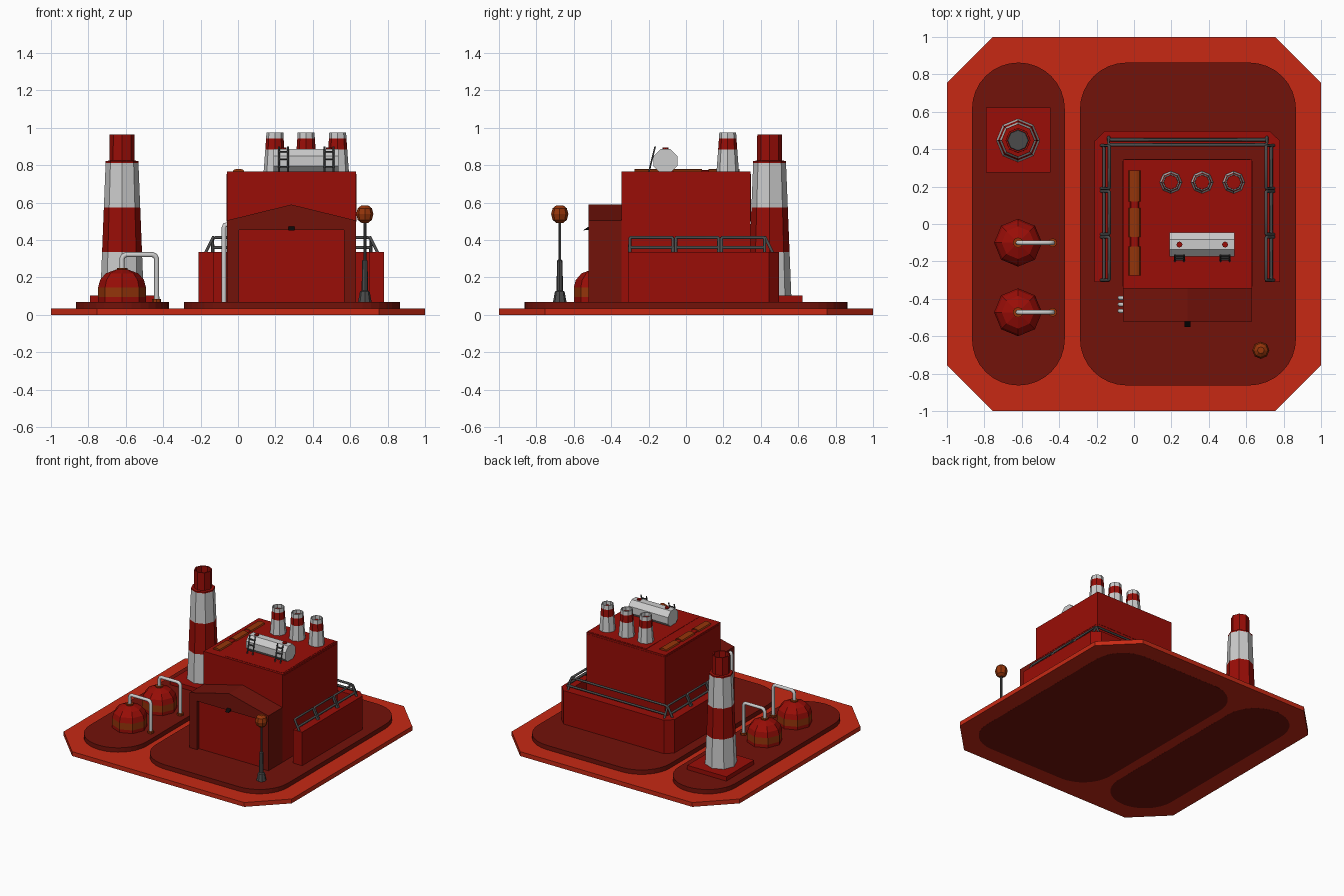
import bpy, bmesh
from math import sin, cos, pi, tau
from mathutils import Vector

if "Cube" in bpy.data.objects:
    bpy.data.objects.remove(bpy.data.objects["Cube"])


def material(name, r, g, b):
    m = bpy.data.materials.new(name)
    m.diffuse_color = (r, g, b, 1)
    m.use_nodes = True
    m.node_tree.nodes["Principled BSDF"].inputs["Base Color"].default_value = m.diffuse_color
    return m


BRIGHT = material("bright_red", 0.57, 0.022, 0.007)
RED = material("red", 0.32, 0.004, 0.002)
MAROON = material("maroon", 0.17, 0.006, 0.003)
ORANGE = material("orange", 0.30, 0.035, 0.003)
DARK = material("dark_grey", 0.07, 0.07, 0.07)
BLACK = material("black", 0.003, 0.003, 0.003)


def finish(name, bm, mat):
    bmesh.ops.recalc_face_normals(bm, faces=bm.faces)
    me = bpy.data.meshes.new(name)
    bm.to_mesh(me)
    bm.free()
    ob = bpy.data.objects.new(name, me)
    bpy.context.collection.objects.link(ob)
    if mat:
        me.materials.append(mat)
    return ob


def extrude(name, points, vec, mat):
    """Closed outline extruded along vec."""
    bm = bmesh.new()
    f = bm.faces.new([bm.verts.new(p) for p in points])
    r = bmesh.ops.extrude_face_region(bm, geom=[f], use_keep_orig=True)
    verts = [g for g in r["geom"] if isinstance(g, bmesh.types.BMVert)]
    bmesh.ops.translate(bm, vec=vec, verts=verts)
    return finish(name, bm, mat)


def slab(name, outline, z0, z1, mat):
    return extrude(name, [(x, y, z0) for x, y in outline], (0, 0, z1 - z0), mat)


def box(name, x0, x1, y0, y1, z0, z1, mat):
    return slab(name, [(x0, y0), (x1, y0), (x1, y1), (x0, y1)], z0, z1, mat)


def rounded(x0, x1, y0, y1, r, n=8):
    pts = []
    for k, (cx, cy) in enumerate([(x1 - r, y1 - r), (x0 + r, y1 - r),
                                  (x0 + r, y0 + r), (x1 - r, y0 + r)]):
        for i in range(n + 1):
            a = (k + i / n) * pi / 2
            pts.append((cx + r * cos(a), cy + r * sin(a)))
    return pts


def lathe(name, x, y, profile, mat, sides=8, turn=0.0, caps=(False, True)):
    """Faceted turned part from (radius, height) pairs."""
    bm = bmesh.new()
    rings = [[bm.verts.new((x + r * cos((i + turn) * tau / sides),
                            y + r * sin((i + turn) * tau / sides), z))
              for i in range(sides)] for r, z in profile]
    for a, b in zip(rings, rings[1:]):
        for i in range(sides):
            j = (i + 1) % sides
            bm.faces.new((a[i], a[j], b[j], b[i]))
    for cap, ring in zip(caps, (rings[0], rings[-1])):
        if cap:
            bm.faces.new(ring)
    ob = finish(name, bm, mat)
    # open shells: make sure the outside faces outward
    me = ob.data
    p = me.polygons[0]
    if p.normal.dot(p.center - Vector((x, y, p.center.z))) < 0:
        me.flip_normals()
    return ob


def tube(name, paths, radius, mat):
    cu = bpy.data.curves.new(name, "CURVE")
    cu.dimensions = "3D"
    cu.bevel_depth, cu.bevel_resolution, cu.use_fill_caps = radius, 1, True
    for path in paths:
        sp = cu.splines.new("POLY")
        sp.points.add(len(path) - 1)
        for p, co in zip(sp.points, path):
            p.co = (*co, 1)
    ob = bpy.data.objects.new(name, cu)
    bpy.context.collection.objects.link(ob)
    if mat:
        cu.materials.append(mat)
    bpy.ops.object.select_all(action="DESELECT")
    ob.select_set(True)
    bpy.context.view_layer.objects.active = ob
    bpy.ops.object.convert(target="MESH")
    return ob


# Ground plate and two raised pads
c = 0.755
slab("ground_plate", [(-c, -1), (c, -1), (1, -c), (1, c), (c, 1), (-c, 1), (-1, c), (-1, -c)],
     0.0005, 0.035, BRIGHT)
slab("left_pad", rounded(-0.866, -0.37, -0.863, 0.863, 0.247), 0, 0.07, MAROON)
slab("right_pad", rounded(-0.289, 0.866, -0.863, 0.863, 0.25), 0, 0.07, MAROON)

# Main hall with thin upper cladding, and a free-standing wall round three sides
box("main_hall", -0.06, 0.631, -0.345, 0.346, 0.07, 0.766, RED)
box("right_cladding", 0.625, 0.633, -0.333, 0.338, 0.5, 0.752, RED)
box("left_cladding", -0.062, -0.055, -0.333, 0.338, 0.5, 0.752, RED)
box("back_cladding", -0.05, 0.62, 0.34, 0.348, 0.5, 0.752, RED)
box("roof_panel", 0.113, 0.62, -0.325, 0.335, 0.763, 0.768, RED)
slab("perimeter_wall", [(-0.21, -0.31), (-0.13, -0.31), (-0.13, 0.418), (0.70, 0.418), (0.70, -0.31),
                        (0.78, -0.31), (0.78, 0.445), (0.725, 0.498), (-0.155, 0.498), (-0.21, 0.445)],
     0.07, 0.335, RED)

# Gabled gatehouse with recessed door and lamp
gable = [(-0.06, 0.07), (0.005, 0.07), (0.005, 0.455), (0.567, 0.455), (0.567, 0.07),
         (0.631, 0.07), (0.631, 0.505), (0.285, 0.59), (-0.06, 0.505)]
extrude("gatehouse", [(x, -0.52, z) for x, z in gable], (0, 0.175, 0), MAROON)
box("gate_door", 0.005, 0.567, -0.497, -0.345, 0.07, 0.455, RED)
extrude("gate_lamp", [(0.27, -0.515, 0.476), (0.27, -0.55, 0.452), (0.27, -0.515, 0.455)],
        (0.032, 0, 0), BLACK)

# Three wall pipes beside the gatehouse
tube("wall_pipes", [[(-0.075, y, 0.07), (-0.075, y, 0.465), (-0.07, y, 0.48), (-0.05, y, 0.483)]
                    for y in (-0.395, -0.43, -0.465)], 0.013, None)

# Leaning railings along the wall top
paths = []


def rail(a, b, lean):
    a, b, n = Vector((*a, 0.33)), Vector((*b, 0.33)), Vector((*lean, 0.084))
    paths.append([a, a + n * 0.93, a + n + (b - a) * 0.02, b + n + (a - b) * 0.02, b + n * 0.93, b])
    paths.append([a + n * 0.35, b + n * 0.35])


for y0, y1 in ((-0.3, -0.07), (-0.055, 0.175), (0.19, 0.42)):
    rail((-0.175, y0), (-0.175, y1), (0.042, 0))
    rail((0.748, y0), (0.748, y1), (-0.042, 0))
rail((-0.135, 0.465), (0.71, 0.465), (0, -0.042))
tube("railings", paths, 0.009, DARK)

# Tall striped chimney
cx, cy = -0.62, 0.447
box("chimney_plinth", -0.79, -0.447, 0.275, 0.623, 0.07, 0.104, RED)


def chimney_r(z):
    return 0.116 - (z - 0.105) * 0.04


for i, (z0, z1, m) in enumerate([(0.104, 0.335, None), (0.335, 0.575, RED), (0.575, 0.812, None)]):
    lathe(f"chimney_band_{i}", cx, cy, [(chimney_r(z0), z0), (chimney_r(z1), z1)], m,
          caps=(False, False))
lathe("chimney_cap", cx, cy, [(0.088, 0.812), (0.088, 0.823), (0.067, 0.825), (0.066, 0.965),
                              (0.056, 0.965), (0.056, 0.90)], RED, caps=(False, False))
lathe("chimney_flue", cx, cy, [(0.056, 0.90), (0.054, 0.903)], DARK)

# Three small roof stacks
for i, x in enumerate((0.197, 0.364, 0.533)):
    y = 0.223
    lathe(f"stack_body_{i}", x, y, [(0.06, 0.766), (0.051, 0.885)], None, caps=(False, False))
    lathe(f"stack_band_{i}", x, y, [(0.051, 0.885), (0.047, 0.942)], RED, caps=(False, False))
    lathe(f"stack_rim_{i}", x, y, [(0.047, 0.942), (0.045, 0.974), (0.039, 0.974), (0.039, 0.944)],
          None, caps=(False, False))
    lathe(f"stack_flue_{i}", x, y, [(0.039, 0.943), (0.038, 0.946)], RED)

# Horizontal roof tank with filler caps and ladders
tank = lathe("roof_tank", 0, 0, [(0.069, -0.173), (0.069, 0.173)], None, turn=0.5, caps=(True, True))
tank.rotation_euler = (0, pi / 2, 0)
tank.location = (0.364, -0.11, 0.822)
for i, x in enumerate((0.243, 0.487)):
    lathe(f"tank_cap_{i}", x, -0.11, [(0.016, 0.88), (0.016, 0.894)], RED)
    ladder = [[(x + s, -0.198, 0.766), (x + s, -0.165, 0.9)] for s in (-0.024, 0.024)]
    for t in (0.2, 0.5, 0.8):
        ladder.append([(x + s, -0.198 + 0.033 * t, 0.766 + 0.134 * t) for s in (-0.024, 0.024)])
    tube(f"tank_ladder_{i}", ladder, 0.005, DARK)

# Low arched roof vents joined by narrow links


def vent(name, y0, y1, r, h, mat):
    arc = [(0.003 + r * cos(pi * i / 5), y0, 0.765 + h * sin(pi * i / 5)) for i in range(6)]
    extrude(name, arc, (0, y1 - y0, 0), mat)


for i, (y0, y1) in enumerate(((0.12, 0.285), (-0.07, 0.085), (-0.275, -0.12))):
    vent(f"roof_vent_{i}", y0, y1, 0.032, 0.017, ORANGE)
for i, (y0, y1) in enumerate(((0.085, 0.12), (-0.12, -0.07))):
    vent(f"vent_link_{i}", y0, y1, 0.024, 0.01, RED)

# Domed tanks with outlet pipes
for i, y in enumerate((-0.1, -0.472)):
    x = -0.62
    open_ends = (False, False)
    lathe(f"dome_foot_{i}", x, y, [(0.128, 0.07), (0.128, 0.095)], RED, caps=open_ends)
    lathe(f"dome_band_{i}", x, y, [(0.128, 0.095), (0.128, 0.147)], ORANGE, caps=open_ends)
    lathe(f"dome_top_{i}", x, y, [(0.128, 0.147), (0.117, 0.187), (0.087, 0.222), (0.03, 0.243)], RED)
    lathe(f"dome_flange_{i}", x, y, [(0.028, 0.235), (0.028, 0.252)], ORANGE)
    lathe(f"ground_flange_{i}", -0.435, y, [(0.024, 0.07), (0.024, 0.085)], ORANGE)
    tube(f"dome_pipe_{i}", [[(x, y, 0.24), (x, y, 0.3), (x + 0.007, y, 0.315), (x + 0.022, y, 0.322),
                             (-0.457, y, 0.322), (-0.442, y, 0.315), (-0.435, y, 0.3),
                             (-0.435, y, 0.07)]], 0.014, None)

# Street lamp
lx, ly = 0.678, -0.675
lathe("lamp_post", lx, ly, [(0.036, 0.07), (0.026, 0.125), (0.017, 0.13), (0.015, 0.29),
                            (0.008, 0.295), (0.008, 0.5)], DARK)
lathe("lamp_globe", lx, ly, [(0.018, 0.492), (0.038, 0.508), (0.046, 0.54), (0.038, 0.57),
                             (0.018, 0.586)], ORANGE, caps=(True, True))
